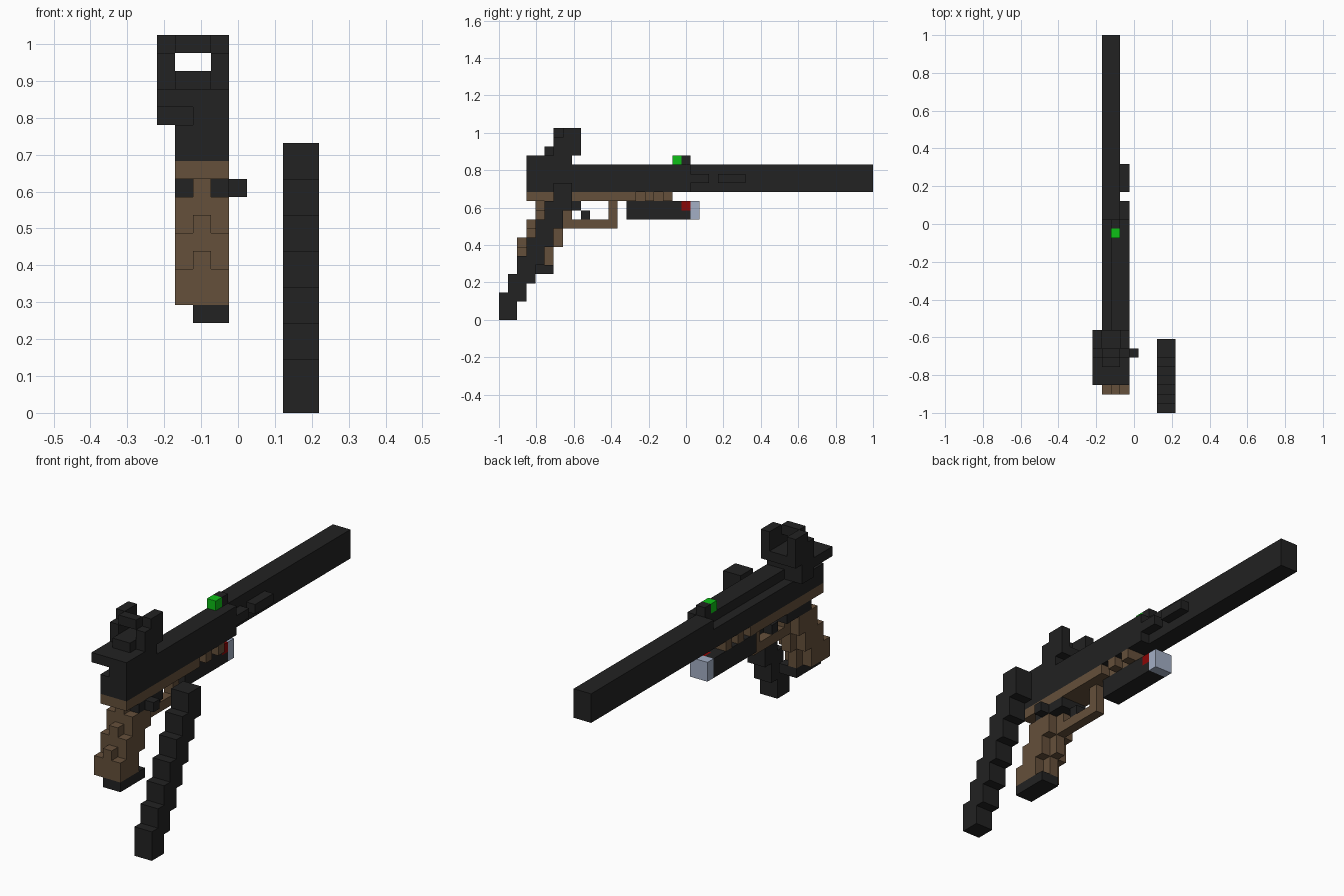
import bpy
import bmesh
import math
from mathutils import Vector

if "Cube" in bpy.data.objects:
    bpy.data.objects.remove(bpy.data.objects["Cube"], do_unlink=True)

UNIT = 2 / 41                              # edge of one block
ORIGIN = Vector((-4.5, -20.5, 0))          # grid corner, in blocks
AXES = [Vector(a) for a in ((1, 0, 0), (0, 1, 0), (0, 0, 1))]


def material(name, colour):
    mat = bpy.data.materials.new(name)
    mat.use_nodes = True
    rgba = (*colour, 1)
    mat.diffuse_color = rgba
    shader = mat.node_tree.nodes["Principled BSDF"]
    shader.inputs["Base Color"].default_value = rgba
    shader.inputs["Roughness"].default_value = 0.8
    return mat


BLACK = material("gunmetal black", (0.016, 0.016, 0.016))
BROWN = material("grip brown", (0.13, 0.08, 0.043))
GREEN = material("sight green", (0.004, 0.52, 0.008))
RED = material("switch red", (0.26, 0.002, 0.002))
GLASS = material("lens blue grey", (0.37, 0.43, 0.56))


def cells(*spans):
    """Grid cells filled by a box given as x, y and z spans."""
    xs, ys, zs = (range(a, b) for a, b in spans)
    return {(x, y, z) for x in xs for y in ys for z in zs}


def build(name, filled, mat):
    """Skin a set of grid cells with outer faces and merge the flat areas."""
    bm = bmesh.new()
    for cell in sorted(filled):
        centre = Vector(cell) + Vector((0.5, 0.5, 0.5))
        for i, axis in enumerate(AXES):
            for sign in (-1, 1):
                normal = axis * sign
                if tuple(int(c) for c in Vector(cell) + normal) in filled:
                    continue
                u = AXES[(i + 1) % 3] / 2
                v = AXES[(i + 2) % 3] / 2 * sign
                mid = centre + normal / 2 + ORIGIN
                ring = (mid - u - v, mid + u - v, mid + u + v, mid - u + v)
                bm.faces.new([bm.verts.new(p * UNIT) for p in ring])
    bmesh.ops.remove_doubles(bm, verts=bm.verts, dist=UNIT / 100)
    bmesh.ops.dissolve_limit(bm, angle_limit=math.radians(1),
                             verts=bm.verts, edges=bm.edges)
    mesh = bpy.data.meshes.new(name)
    bm.to_mesh(mesh)
    bm.free()
    mesh.materials.append(mat)
    obj = bpy.data.objects.new(name, mesh)
    bpy.context.collection.objects.link(obj)
    return obj


CORE = (2, 3)                              # central column
SIDES = ((1, 2), (3, 4))                   # outer columns
WIDE = (1, 4)
TUBE = (1, 3)

# Barrel and receiver, with a groove along one top edge
build("barrel", cells(TUBE, (21, 41), (14, 17)), BLACK)
receiver = cells(WIDE, (3, 21), (14, 17)) - cells((1, 2), (3, 21), (16, 17))
build("receiver", receiver, BLACK)
build("side_rails", cells((3, 4), (21, 23), (15, 16))
      | cells((3, 4), (24, 27), (15, 16)), BLACK)

# Rear sight: plate, hanging block, two stepped posts and a cross bar
rear = cells((0, 4), (3, 8), (17, 18)) | cells((0, 2), (6, 8), (16, 17))
rear |= cells(TUBE, (5, 9), (18, 19)) | cells(TUBE, (6, 7), (20, 21))
for post in ((0, 1), (3, 4)):
    rear |= cells(post, (6, 9), (18, 20)) | cells(post, (7, 9), (20, 21))
build("rear_sight", rear, BLACK)

# Front sight
build("front_sight", cells(CORE, (20, 21), (17, 18)), BLACK)
build("front_sight_dot", cells(CORE, (19, 20), (17, 18)), GREEN)

# Brown frame under the receiver, notched towards its front end
frame = cells(WIDE, (3, 19), (13, 14))
for notch in (15, 17):
    for side in SIDES:
        frame -= cells(side, (notch, notch + 1), (13, 14))
build("frame", frame, BROWN)

# Raked grip: the core steps one block proud of the sides
grip = set()
for step in range(3):
    low = 6 + 2 * step
    grip |= cells(WIDE, (2 + step, 5 + step), (low, low + 2))
    grip |= cells(CORE, (2 + step, 6 + step), (low, low + 3))
grip |= cells(CORE, (4, 8), (11, 13))
build("grip", grip, BROWN)
build("grip_base", cells((2, 4), (2, 6), (5, 6)), BLACK)

# Trigger guard, trigger and side controls
guard = cells(CORE, (8, 13), (10, 11)) | cells(CORE, (12, 13), (11, 13))
build("trigger_guard", guard - grip, BROWN)
controls = cells(CORE, (8, 9), (12, 13))
for side in SIDES:
    controls |= cells(side, (5, 9), (12, 13))
build("side_controls", controls, BLACK)
build("selector_knob", cells((4, 5), (6, 7), (12, 13)), BLACK)
build("trigger", cells(CORE, (9, 10), (11, 12)), BLACK)

# Lamp below the frame
switch = cells(CORE, (20, 21), (12, 13))
build("lamp_body", cells(TUBE, (14, 21), (11, 13)) - switch, BLACK)
build("lamp_switch", switch, RED)
build("lamp_lens", cells(TUBE, (21, 22), (11, 13)), GLASS)

# Separate curved magazine, a staircase of overlapping blocks
magazine = set()
for k in range(7):
    magazine |= cells((7, 9), (k, k + 2), (2 * k, 2 * k + 3))
build("magazine", magazine, BLACK)
